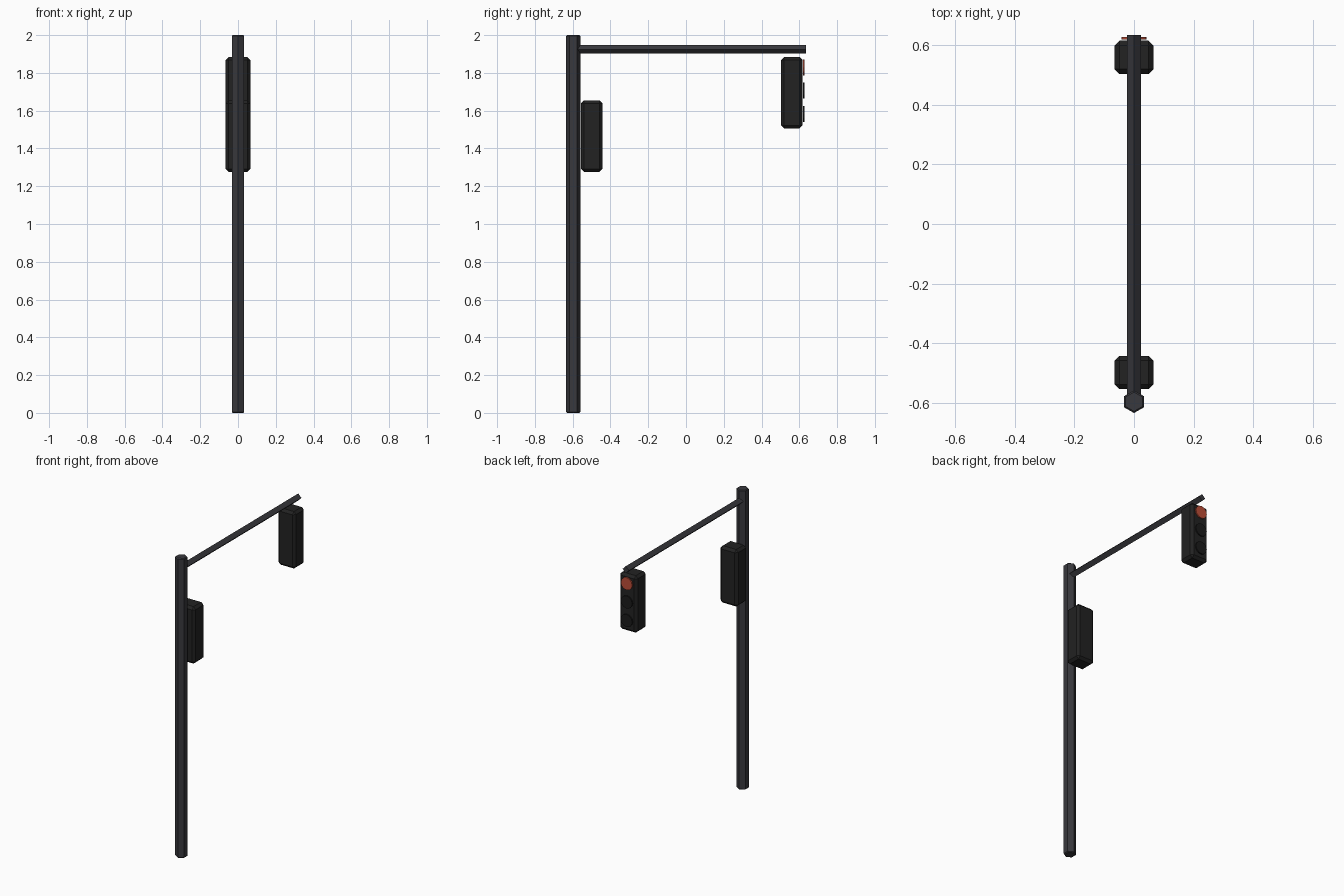
import bpy, bmesh, math
from mathutils import Matrix

old = bpy.data.objects.get("Cube")
if old:
    bpy.data.objects.remove(old, do_unlink=True)


def material(name, rgb):
    m = bpy.data.materials.new(name)
    m.use_nodes = True
    m.diffuse_color = (*rgb, 1)
    bsdf = next(n for n in m.node_tree.nodes if n.type == 'BSDF_PRINCIPLED')
    bsdf.inputs["Base Color"].default_value = (*rgb, 1)
    bsdf.inputs["Roughness"].default_value = 0.8
    return m


steel = material("dark steel", (0.04, 0.04, 0.047))
housing = material("black housing", (0.016, 0.016, 0.016))
red = material("red lens", (0.5, 0.075, 0.04))
unlit = material("unlit lens", (0.011, 0.011, 0.011))


def finish(name, bm, mat, loc, bevel=0):
    me = bpy.data.meshes.new(name)
    bm.to_mesh(me)
    bm.free()
    me.materials.append(mat)
    ob = bpy.data.objects.new(name, me)
    ob.location = loc
    bpy.context.collection.objects.link(ob)
    if bevel:
        mod = ob.modifiers.new("chamfer", 'BEVEL')
        mod.width = bevel
        mod.segments = 1
        mod.limit_method = 'ANGLE'
        mod.angle_limit = math.radians(70)
    return ob


def prism(name, sides, radius, length, mat, loc, spin=0, along_y=False, bevel=0):
    bm = bmesh.new()
    bmesh.ops.create_cone(bm, cap_ends=True, segments=sides, radius1=radius,
                          radius2=radius, depth=length,
                          matrix=Matrix.Rotation(spin, 4, 'Z'))
    if along_y:
        bm.transform(Matrix.Rotation(math.pi / 2, 4, 'X'))
    return finish(name, bm, mat, loc, bevel)


def box(name, size, mat, loc, bevel):
    bm = bmesh.new()
    bmesh.ops.create_cube(bm, size=1, matrix=Matrix.Diagonal((*size, 1)))
    return finish(name, bm, mat, loc, bevel)


# Upright hexagonal pole, with corners toward the front and back
prism("pole", 6, 0.038, 2, steel, (0, -0.597, 1), bevel=0.005)

# Square arm set on its edge
prism("arm", 4, 0.0235, 1.215, steel, (0, 0.0275, 1.925), along_y=True)

# Two chamfered signal housings
size = (0.13, 0.112, 0.38)
box("pole_signal_housing", size, housing, (0, -0.499, 1.465), 0.016)
box("arm_signal_housing", size, housing, (0, 0.56, 1.695), 0.016)

# Lens discs on the back of the arm signal
for name, z, mat in (("top_lens", 1.828, red),
                     ("middle_lens", 1.706, unlit),
                     ("bottom_lens", 1.582, unlit)):
    prism(name, 12, 0.042, 0.008, mat, (0, 0.624, z), along_y=True)
